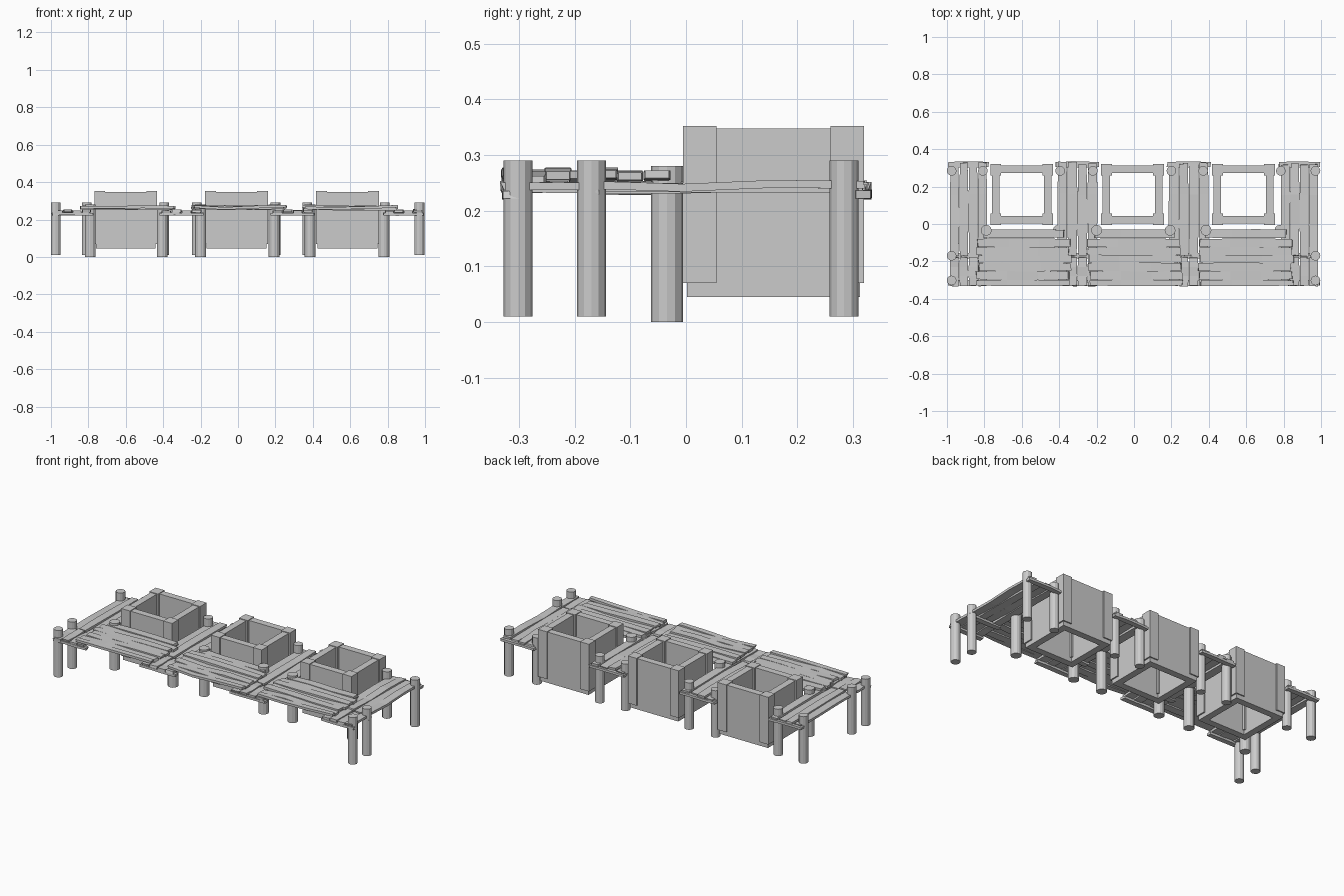
import bpy, bmesh, math, random
from mathutils import Vector

if "Cube" in bpy.data.objects:
    bpy.data.objects.remove(bpy.data.objects["Cube"])
random.seed(7)


def make_object(name, bm):
    bmesh.ops.recalc_face_normals(bm, faces=bm.faces)
    me = bpy.data.meshes.new(name)
    bm.to_mesh(me)
    bm.free()
    ob = bpy.data.objects.new(name, me)
    bpy.context.collection.objects.link(ob)
    return ob


def box(bm, x0, x1, y0, y1, z0, z1):
    vs = bmesh.ops.create_cube(bm, size=1)["verts"]
    for v in vs:
        v.co = Vector((x1 if v.co.x > 0 else x0,
                       y1 if v.co.y > 0 else y0,
                       z1 if v.co.z > 0 else z0))
    return vs


def plank(name, axis, a0, a1, c, width, z, thick=0.014, tilt=0.004):
    # rough board running along axis 0 (x) or 1 (y), slightly bent and uneven
    bm = bmesh.new()
    rings = []
    for i in range(4):
        t = i / 3
        end = i in (0, 3)
        w = width / 2 * (random.uniform(0.8, 0.92) if end else random.uniform(0.94, 1.0))
        dz = random.uniform(-tilt, tilt)
        ring = []
        for s, h in ((-1, -1), (1, -1), (1, 1), (-1, 1)):
            a = a0 + (a1 - a0) * t + (random.uniform(-0.004, 0.004) if end else 0)
            b = c + s * w
            p = (a, b) if axis == 0 else (b, a)
            ring.append(bm.verts.new((p[0], p[1], z + dz + h * thick / 2)))
        rings.append(ring)
    for r, q in zip(rings, rings[1:]):
        for j in range(4):
            bm.faces.new((r[j], r[(j + 1) % 4], q[(j + 1) % 4], q[j]))
    bm.faces.new(rings[0])
    bm.faces.new(rings[-1])
    return make_object(name, bm)


def post(name, x, y, r, z0, z1):
    bm = bmesh.new()
    bmesh.ops.create_cone(bm, cap_ends=True, segments=12, radius1=r, radius2=r, depth=z1 - z0)
    bmesh.ops.translate(bm, verts=bm.verts, vec=(x, y, (z0 + z1) / 2))
    return make_object(name, bm)


# Open crates: four walls wrapped by corner posts
for cx in (-0.6, -0.008, 0.585):
    bm = bmesh.new()
    hw, y0, y1 = 0.16, 0.002, 0.313
    for s in (-1, 1):
        xo, xi = cx + s * hw, cx + s * (hw - 0.04)
        box(bm, min(xo, xi), max(xo, xi), y0, y1, 0.045, 0.348)
    for a, b in ((y0, y0 + 0.04), (y1 - 0.04, y1)):
        box(bm, cx - hw + 0.04, cx + hw - 0.04, a, b, 0.045, 0.348)
    make_object("crate_walls", bm)
    bm = bmesh.new()
    for s in (-1, 1):
        xo, xi = cx + s * 0.168, cx + s * 0.11
        for a, b in ((-0.005, 0.055), (0.26, 0.32)):
            box(bm, min(xo, xi), max(xo, xi), a, b, 0.07, 0.352)
    make_object("crate_corners", bm)

# Thick posts in front of the crates
for x, top in ((-0.79, 0.28), (-0.405, 0.25), (-0.2, 0.28),
               (0.193, 0.28), (0.385, 0.28), (0.78, 0.25)):
    post("deck_post", x, -0.034, 0.029, 0.0, top)

# Thinner posts at the back and at both ends
for x in (-0.975, -0.808, -0.395, -0.22, 0.2, 0.37, 0.785, 0.97):
    post("back_post", x, 0.284, 0.026, 0.01, 0.29)
for x in (-0.975, 0.97):
    for y in (-0.17, -0.302):
        post("end_post", x, y, 0.026, 0.01, 0.29)

# Front decks: boards running sideways
for cx in (-0.59, 0.006, 0.598):
    plank("deck_board", 0, cx - 0.215, cx + 0.215, -0.052, 0.05, 0.262)
    for i, y in enumerate((-0.101, -0.146, -0.187, -0.230, -0.275, -0.315)):
        j = random.uniform(-0.008, 0.008)
        plank("deck_board", 0, cx - 0.247 + j, cx + 0.247 + j, y,
              0.034 if i == 5 else 0.048, 0.261 + 0.004 * (i % 2), tilt=0.006)

# Walkways: boards running front to back, with cross beams below
for x0, x1 in ((-0.985, -0.785), (-0.41, -0.195), (0.185, 0.4), (0.785, 0.985)):
    n = 4
    w = (x1 - x0) / n
    for i in range(n):
        c = x0 + w * (i + 0.5)
        dz = 0.005 * (i % 2)
        plank("walkway_board", 1, -0.17, 0.322 + random.uniform(-0.005, 0.01), c, w, 0.239 + dz)
        plank("walkway_front_board", 1, -0.33, -0.178, c, w, 0.240 + dz, tilt=0.002)
    for y in (0.318, -0.17, -0.315):
        plank("walkway_beam", 0, x0 - 0.008, x1 + 0.008, y, 0.032, 0.229, 0.014, 0.002)
